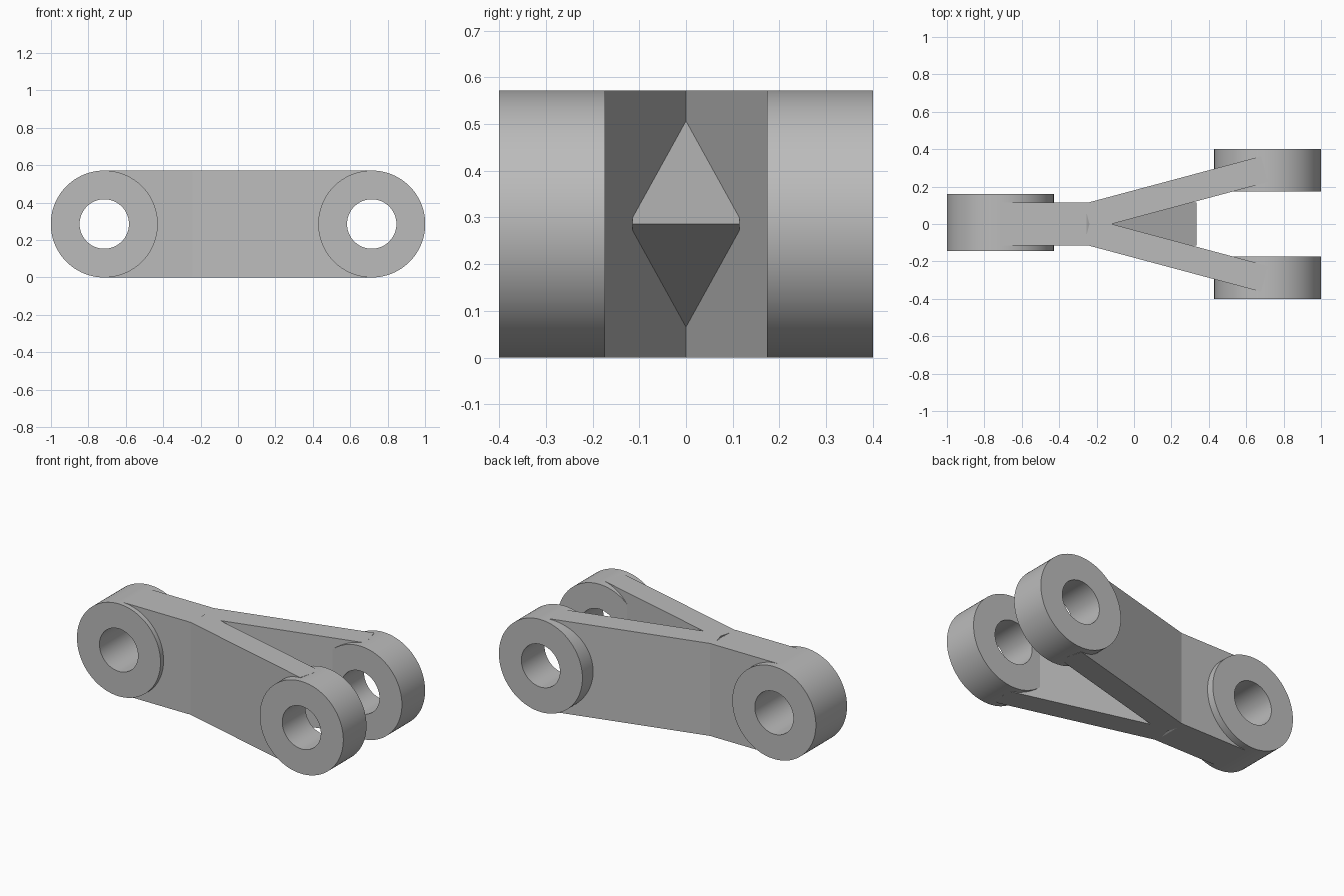
import bpy
import bmesh
import math
from mathutils import Matrix, Vector

if "Cube" in bpy.data.objects:
    bpy.data.objects.remove(bpy.data.objects["Cube"], do_unlink=True)

R, HOLE, EYE_X = 0.286, 0.132, 0.715
HEIGHT = 2 * R
TILT = math.radians(15)

grey = bpy.data.materials.new("light_grey")
grey.use_nodes = True
grey.diffuse_color = (0.5, 0.5, 0.5, 1)
grey.node_tree.nodes["Principled BSDF"].inputs["Base Color"].default_value = (0.5, 0.5, 0.5, 1)


def finish(name, bm):
    bmesh.ops.recalc_face_normals(bm, faces=bm.faces)
    mesh = bpy.data.meshes.new(name)
    bm.to_mesh(mesh)
    bm.free()
    obj = bpy.data.objects.new(name, mesh)
    bpy.context.collection.objects.link(obj)
    mesh.materials.append(grey)
    return obj


def prism(name, outline, depth):
    """Extrude a closed 3D outline along a vector."""
    bm = bmesh.new()
    face = bm.faces.new([bm.verts.new(p) for p in outline])
    grown = bmesh.ops.extrude_face_region(bm, geom=[face])["geom"]
    bmesh.ops.translate(bm, vec=Vector(depth),
                        verts=[v for v in grown if isinstance(v, bmesh.types.BMVert)])
    return finish(name, bm)


def ring(name, x, y0, y1, steps=96):
    """Eye ring with a through hole along y."""
    bm = bmesh.new()
    section = [(HOLE, y0), (R, y0), (R, y1), (HOLE, y1)]
    verts = [bm.verts.new((x + r, y, R)) for r, y in section]
    edges = [bm.edges.new((verts[i], verts[(i + 1) % 4])) for i in range(4)]
    bmesh.ops.spin(bm, geom=verts + edges, cent=(x, 0, R), axis=(0, 1, 0),
                   angle=math.tau, steps=steps, use_duplicate=False)
    bmesh.ops.remove_doubles(bm, verts=bm.verts, dist=0.0005)
    obj = finish(name, bm)
    bpy.ops.object.select_all(action='DESELECT')
    obj.select_set(True)
    bpy.context.view_layer.objects.active = obj
    bpy.ops.object.shade_smooth_by_angle(angle=math.radians(30))
    return obj


def bore(obj, x):
    """Cut the pin hole, slightly wider than the ring so the ring lines it."""
    bm = bmesh.new()
    bmesh.ops.create_cone(bm, cap_ends=True, segments=96, radius1=HOLE + 0.003,
                          radius2=HOLE + 0.003, depth=2,
                          matrix=Matrix.Translation((x, 0, R)) @ Matrix.Rotation(math.pi / 2, 4, 'X'))
    cutter = finish(obj.name + "_cutter", bm)
    cutter.hide_render = True
    cutter.hide_viewport = True
    cut = obj.modifiers.new("pin_hole", 'BOOLEAN')
    cut.operation = 'DIFFERENCE'
    cut.solver = 'EXACT'
    cut.object = cutter


# Single eye and the stem, whose far end tapers to a wedge between the arms
ring("single_eye", -EYE_X, -0.145, 0.16)
stem_profile = [(-EYE_X, 0), (-0.255, 0), (0.335, R), (-0.255, HEIGHT), (-EYE_X, HEIGHT)]
stem = prism("stem", [(x, -0.115, z) for x, z in stem_profile], (0, 0.23, 0))
bore(stem, -EYE_X)

# Forked arms with their eyes
for side, label in ((1, "back"), (-1, "front")):
    y0, y1 = sorted((side * 0.173, side * 0.4))
    ring(label + "_eye", EYE_X, y0, y1)
    plan = []
    for u, v in ((0, -0.0305), (0.98, -0.0305), (0.98, 0.1125), (0, 0.1125)):
        x = -0.238 + u * math.cos(TILT) - v * math.sin(TILT)
        y = u * math.sin(TILT) + v * math.cos(TILT)
        plan.append((x, side * y, 0))
    arm = prism(label + "_arm", plan, (0, 0, HEIGHT))
    bore(arm, EYE_X)
